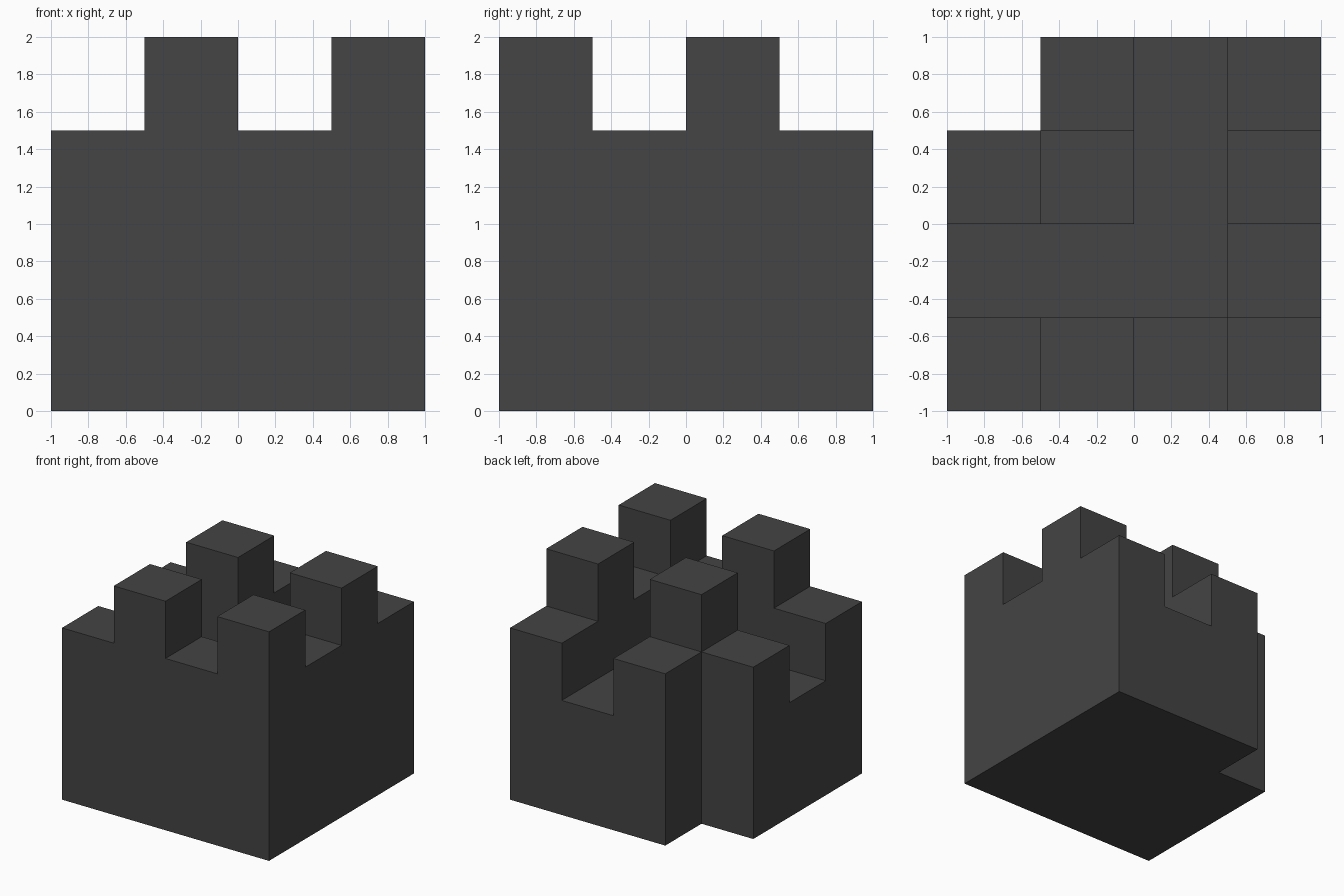
import bpy, bmesh, math
from mathutils import Vector

cube = bpy.data.objects.get("Cube")
if cube:
    bpy.data.objects.remove(cube, do_unlink=True)

# One flat charcoal colour
charcoal = bpy.data.materials.new("charcoal")
charcoal.use_nodes = True
colour = (0.058, 0.058, 0.058, 1)
charcoal.diffuse_color = colour
charcoal.node_tree.nodes["Principled BSDF"].inputs["Base Color"].default_value = colour

# Column heights in half-unit steps: rows run front to back, columns along +x
CELL = 0.5
HEIGHTS = [
    [3, 4, 3, 4],   # front wall
    [2, 2, 2, 3],   # sunken walkway
    [3, 4, 2, 4],
    [0, 3, 2, 3],   # back wall with open corner
]


def filled(i, j, k):
    return 0 <= i < 4 and 0 <= j < 4 and 0 <= k < HEIGHTS[j][i]


def add_side(bm, centre, axis, sign):
    """Add one square side of a cell, wound to face outward."""
    n, u, v = (Vector([1.0 if a == (axis + s) % 3 else 0.0 for a in range(3)]) for s in range(3))
    ring = [(-1, -1), (1, -1), (1, 1), (-1, 1)][::sign]
    bm.faces.new([bm.verts.new(centre + (n * sign + u * a + v * b) * CELL / 2) for a, b in ring])


# Outer skin of the stacked cells, welded and cleaned into large flat faces
bm = bmesh.new()
for j in range(4):
    for i in range(4):
        for k in range(HEIGHTS[j][i]):
            centre = Vector((i - 1.5, j - 1.5, k + 0.5)) * CELL
            for axis in range(3):
                for sign in (-1, 1):
                    near = [i, j, k]
                    near[axis] += sign
                    if not filled(*near):
                        add_side(bm, centre, axis, sign)
bmesh.ops.remove_doubles(bm, verts=bm.verts, dist=0.001)
bmesh.ops.dissolve_limit(bm, angle_limit=math.radians(1), verts=bm.verts, edges=bm.edges)

mesh = bpy.data.meshes.new("battlement_block")
bm.to_mesh(mesh)
bm.free()
mesh.materials.append(charcoal)
block = bpy.data.objects.new("battlement_block", mesh)
bpy.context.collection.objects.link(block)
